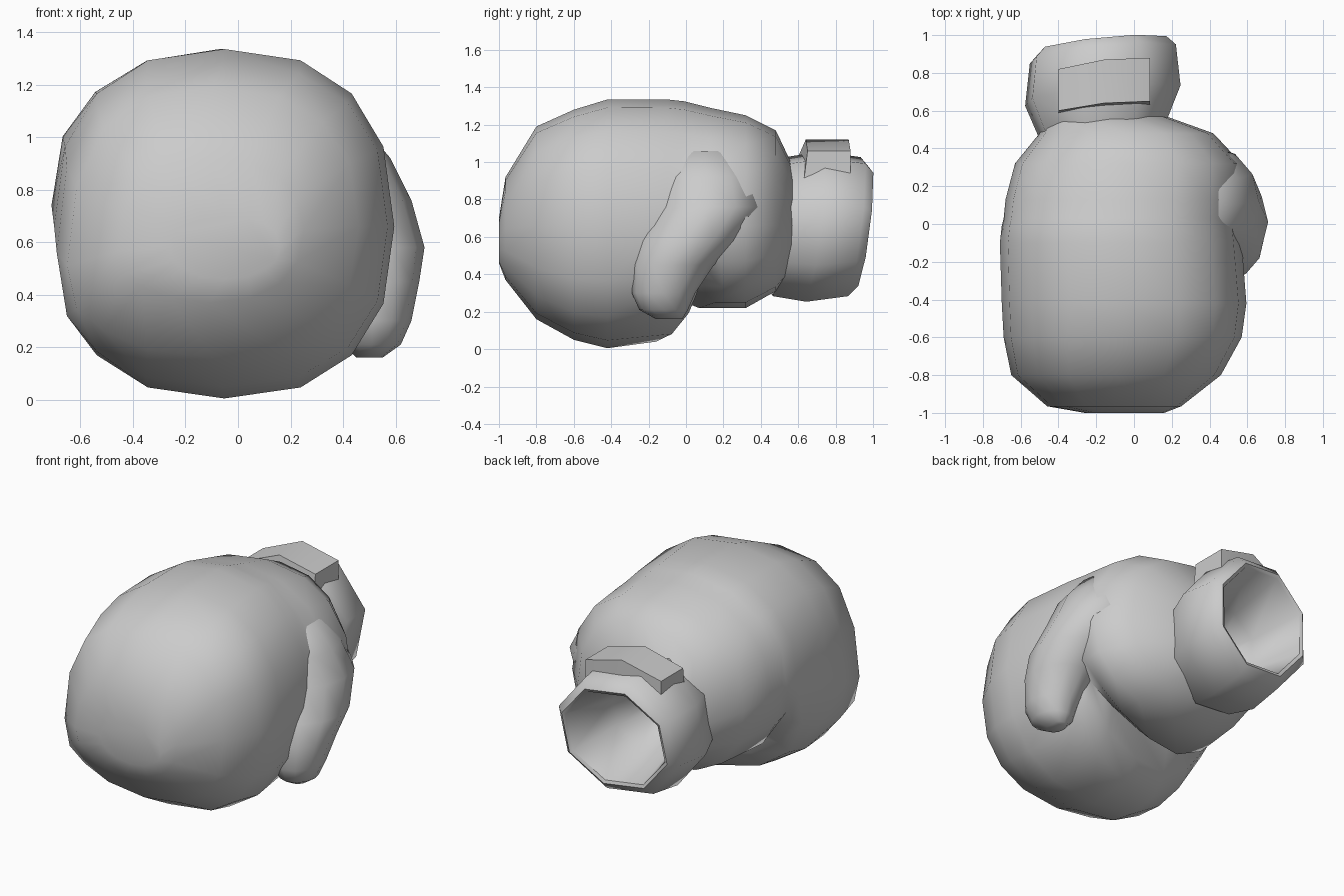
import bpy, bmesh, math

cube = bpy.data.objects.get("Cube")
if cube:
    bpy.data.objects.remove(cube)

grey = bpy.data.materials.new("Light grey")
grey.use_nodes = True
grey.diffuse_color = (0.6, 0.6, 0.6, 1)
grey.node_tree.nodes["Principled BSDF"].inputs["Base Color"].default_value = (0.6, 0.6, 0.6, 1)


def oval(sides, power=2.0):
    """Unit superellipse as (u, v) pairs."""
    pts = []
    for i in range(sides):
        a = math.tau * i / sides
        c, s = math.cos(a), math.sin(a)
        pts.append((math.copysign(abs(c) ** (2 / power), c),
                    math.copysign(abs(s) ** (2 / power), s)))
    return pts


def loft(name, rings, angle=60, cap_start=True, cap_end=True):
    """Skin a row of equal-sized rings and smooth the result."""
    bm = bmesh.new()
    loops = [[bm.verts.new(p) for p in ring] for ring in rings]
    n = len(loops[0])
    for a, b in zip(loops, loops[1:]):
        for i in range(n):
            j = (i + 1) % n
            bm.faces.new((a[i], a[j], b[j], b[i]))
    if cap_start:
        bm.faces.new(loops[0])
    if cap_end:
        bm.faces.new(loops[-1])
    bmesh.ops.recalc_face_normals(bm, faces=bm.faces)
    mesh = bpy.data.meshes.new(name)
    bm.to_mesh(mesh)
    bm.free()
    mesh.materials.append(grey)
    obj = bpy.data.objects.new(name, mesh)
    bpy.context.collection.objects.link(obj)
    bpy.ops.object.select_all(action='DESELECT')
    obj.select_set(True)
    bpy.context.view_layer.objects.active = obj
    bpy.ops.object.shade_smooth_by_angle(angle=math.radians(angle))
    return obj


# Padded fist and palm: y, right x, left x, low z, high z, squareness, outer edge lift
stations = [
    (-1.0, -.26, .16, .46, .70, 2.2, 0),
    (-.965, -.46, .25, .37, .92, 2.3, -.08),
    (-.80, -.65, .46, .16, 1.19, 2.4, -.15),
    (-.60, -.69, .57, .05, 1.28, 2.5, -.1),
    (-.42, -.70, .595, .005, 1.335, 2.4, 0),
    (-.10, -.71, .57, .04, 1.335, 2.3, .08),
    (-.01, -.70, .56, .16, 1.325, 2.3, .08),
    (.03, -.69, .56, .32, 1.315, 2.3, .08),
    (.13, -.68, .57, .22, 1.29, 2.3, .08),
    (.32, -.63, .57, .22, 1.25, 2.3, .05),
    (.48, -.50, .42, .31, 1.17, 2.3, 0),
    (.57, -.46, .17, .42, .98, 2.2, 0),
]
mid_z = .66


def fist_ring(y, x0, x1, z0, z1, power, lift):
    ring = []
    middle = mid_z if y > -.9 else (z0 + z1) / 2
    for u, v in oval(16, power):
        # The finger crease slants back towards the thumb
        slant = .2 * (u - .3) * max(0, -v) if abs(y) < .2 else 0
        reach = z1 - middle if v > 0 else middle - z0
        ring.append(((x0 + x1) / 2 + u * (x1 - x0) / 2, y + slant,
                     middle + v * reach + lift * max(0, -u) * (1 - v * v) ** 2))
    return ring


loft("padded_fist", [fist_ring(*s) for s in stations], 85, cap_end=False)

# Thumb and its root: centre x, centre y, height, half width, half depth
thumb = [
    (.34, .10, 1.06, .12, .16),
    (.38, .11, .92, .20, .26),
    (.41, .12, .76, .25, .29),
    (.46, .01, .58, .25, .27),
    (.50, -.07, .45, .19, .22),
    (.51, -.12, .30, .15, .17),
    (.51, -.12, .21, .11, .13),
    (.50, -.09, .16, .05, .07),
]
loft("thumb", [[(cx + u * rx, cy + v * ry, z) for u, v in oval(12)]
               for cx, cy, z, rx, ry in thumb], 85)

# Hollow wrist cuff: y, half width, half height; tilted towards the top and left
cuff_x, cuff_z = -.165, .655
cuff = [(.50, .34, .375), (.68, .415, .405), (.90, .39, .375),
        (.95, .34, .32), (.94, .32, .30), (.60, .24, .21), (.42, .10, .10)]


def cuff_ring(y, rx, rz):
    ring = []
    for i in range(8):
        a = math.tau * (i + .35) / 8
        u, v = math.cos(a) * rx * 1.03, math.sin(a) * rz * 1.03
        ring.append((cuff_x + u, y + .1 * u + .12 * v, cuff_z + v))
    return ring


loft("wrist_cuff", [cuff_ring(*c) for c in cuff], 50, cap_start=False)

# Strap pad bent over the cuff: x, front y, back y, top z
strap = [(-.40, .60, .82, 1.03), (-.16, .64, .87, 1.12), (.085, .65, .88, 1.06)]
loft("strap_pad", [[(x, y0 - .02, z - .16), (x, y1, z - .16), (x, y1, z), (x, y0, z)]
                   for x, y0, y1, z in strap], 45)
